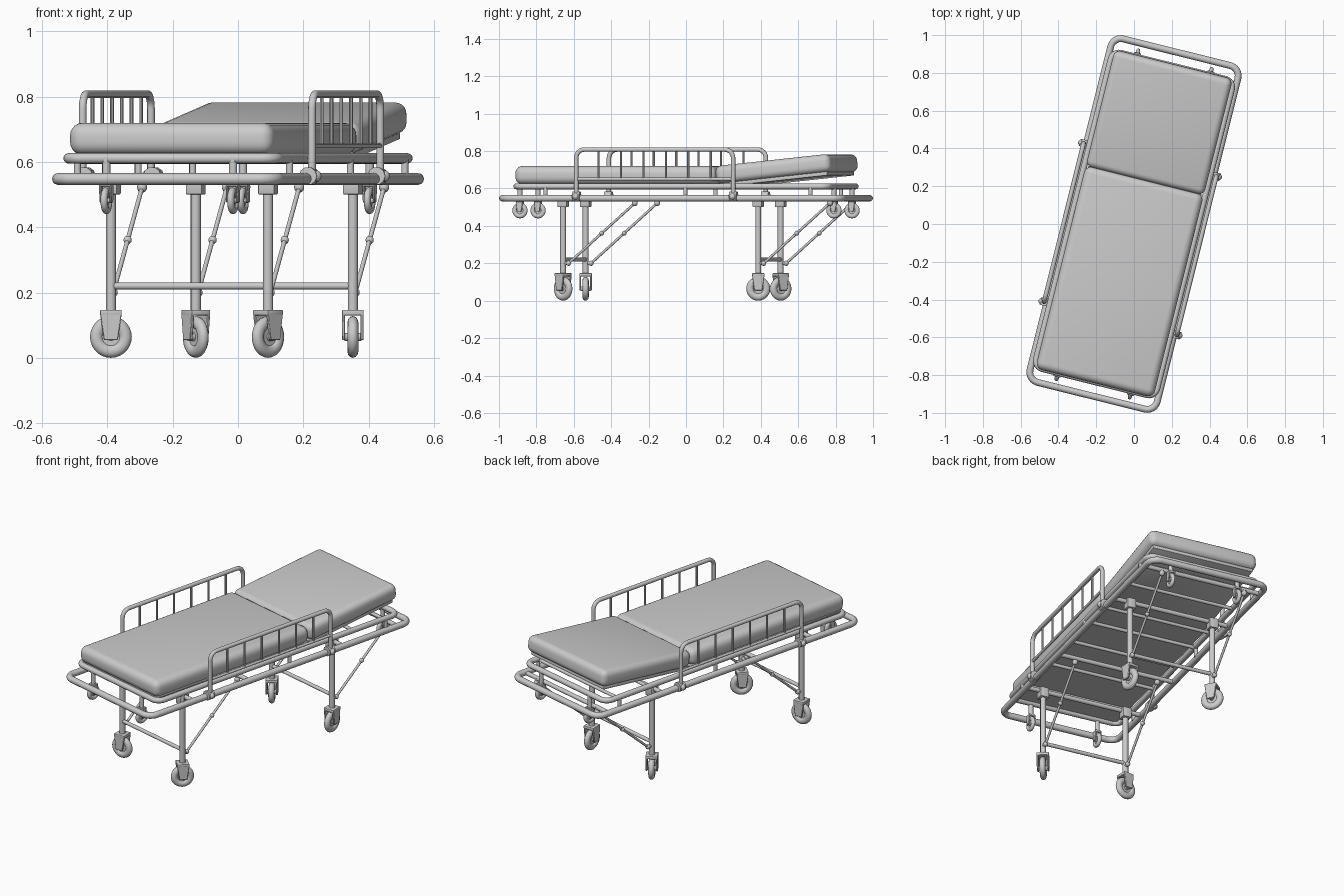
import bpy, bmesh
from math import sin, cos, pi, radians
from mathutils import Matrix, Vector

if "Cube" in bpy.data.objects:
    bpy.data.objects.remove(bpy.data.objects["Cube"])

YAW = radians(-14)   # whole bed is turned on the floor


def finish(o, angle=40):
    bpy.ops.object.select_all(action='DESELECT')
    o.select_set(True)
    bpy.context.view_layer.objects.active = o
    if o.type == 'CURVE':
        bpy.ops.object.convert(target='MESH')
        o = bpy.context.object
    bpy.ops.object.shade_smooth_by_angle(angle=radians(angle))
    return o


def tube(name, pts, r, closed=False, res=3):
    cu = bpy.data.curves.new(name, 'CURVE')
    cu.dimensions = '3D'
    cu.bevel_depth, cu.bevel_resolution, cu.use_fill_caps = r, res, True
    sp = cu.splines.new('POLY')
    sp.points.add(len(pts) - 1)
    for p, c in zip(sp.points, pts):
        p.co = (*c, 1)
    sp.use_cyclic_u = closed
    o = bpy.data.objects.new(name, cu)
    bpy.context.collection.objects.link(o)
    return finish(o)


def from_bm(name, bm, angle=40):
    me = bpy.data.meshes.new(name)
    bm.to_mesh(me)
    bm.free()
    o = bpy.data.objects.new(name, me)
    bpy.context.collection.objects.link(o)
    return finish(o, angle)


def box(name, lo, hi, bevel=0.0, seg=2, taper=1.0, mat=Matrix()):
    bm = bmesh.new()
    lo, hi = Vector(lo), Vector(hi)
    bmesh.ops.create_cube(bm, size=1)
    for v in bm.verts:
        if v.co.z < 0:
            v.co.y *= taper
        v.co = (lo + hi) / 2 + Vector(a * b for a, b in zip(v.co, hi - lo))
    if bevel:
        bmesh.ops.bevel(bm, geom=bm.edges[:], offset=bevel, segments=seg, profile=0.5, affect='EDGES')
    bm.transform(mat)
    return from_bm(name, bm)


def ball(name, c, r):
    bm = bmesh.new()
    bmesh.ops.create_uvsphere(bm, u_segments=12, v_segments=8, radius=r)
    bm.transform(Matrix.Translation(c))
    return from_bm(name, bm)


def arc(cx, cy, r, a0, n=6):
    return [(cx + r * cos(a0 + i * pi / 2 / n), cy + r * sin(a0 + i * pi / 2 / n)) for i in range(n + 1)]


def frame(name, w, l, r, z, thick):
    pts = []
    for k, (sx, sy) in enumerate(((1, 1), (-1, 1), (-1, -1), (1, -1))):
        pts += [(x, y, z) for x, y in arc(sx * (w - r), sy * (l - r), r, k * pi / 2)]
    tube(name, pts, thick, closed=True, res=4)


def wheel(name, r, minor, mat):
    # tyre swept round the x axis, with a hub disc
    bm = bmesh.new()
    prof = []
    for i in range(12):
        a = 2 * pi * i / 12
        prof.append(bm.verts.new((minor * 0.85 * sin(a), 0, r - minor + minor * cos(a))))
    edges = [bm.edges.new((prof[i], prof[(i + 1) % 12])) for i in range(12)]
    bmesh.ops.spin(bm, geom=prof + edges, cent=(0, 0, 0), axis=(1, 0, 0), angle=2 * pi, steps=28, use_merge=True)
    bmesh.ops.remove_doubles(bm, verts=bm.verts[:], dist=1e-5)
    bmesh.ops.recalc_face_normals(bm, faces=bm.faces[:])
    for rad, depth in ((r - minor, minor * 0.8), (r * 0.2, minor * 2.6)):
        bmesh.ops.create_cone(bm, cap_ends=True, segments=20, radius1=rad, radius2=rad, depth=depth,
                              matrix=Matrix.Rotation(pi / 2, 4, 'Y'))
    bm.transform(mat)
    from_bm(name, bm)


def caster(name, x, y, zc, r, yaw, s):
    # wheel between two tapered fork cheeks under a crown block
    minor = r * 0.31
    m = Matrix.Translation((x, y, zc)) @ Matrix.Rotation(yaw, 4, 'Z')
    wheel(name + "_wheel", r, minor, m)
    h = r * 1.3
    box(name + "_fork_crown", (-s, -s, r * 1.03), (s, s, h), 0.003, 2, mat=m)
    for k in (-1, 1):
        x0, x1 = sorted((k * s, k * (s - r * 0.15)))
        box(name + "_fork_cheek", (x0, -s, -r * 0.15), (x1, s, r * 1.1), 0.002, 1, 0.65, m)


# mattress, in a flat section and a raised head section
box("mattress", (-.322, -.868, .622), (.322, .24, .72), .038, 5)
tilt = Matrix.Translation((0, .245, .622)) @ Matrix.Rotation(radians(6), 4, 'X')
box("head_mattress", (-.322, -.002, 0.002), (.322, .635, .098), .034, 5, mat=tilt)
box("head_board", (-.30, .0, -.016), (.30, .61, .006), .004, 2, mat=tilt)
box("bed_board", (-.31, -.85, .612), (.31, .24, .626), .003, 1)

# tubular frames
frame("lower_frame", .347, .937, .055, .548, .018)
frame("upper_frame", .33, .862, .045, .611, .016)
for y in (-.69, -.42, -.15, .08, .26, .55, .77):
    tube("upper_cross_bar", [(-.33, y, .604), (.33, y, .604)], .01)
for y in (-.615, -.215, .46, .85):
    tube("lower_cross_bar", [(-.347, y, .545), (.347, y, .545)], .013)
for s in (-1, 1):
    for y in (-.69, .08, .77):
        tube("frame_post", [(s * .335, y, .548), (s * .335, y, .611)], .011)

    # small guide wheels at both ends
    for y in (-.865, .865):
        tube("guide_stem", [(s * .2, y, .515), (s * .2, y, .615)], .013)
        caster("guide", s * .2, y, .482, .042, 0, .019)

    # side rail with bars and clamps
    x, y0, y1, zt, r = s * .362, -.515, .35, .808, .045
    path = [(x, y1, .55)] + [(x, a, b) for a, b in arc(y1 - r, zt - r, r, 0)]
    path += [(x, a, b) for a, b in arc(y0 + r, zt - r, r, pi / 2)] + [(x, y0, .55)]
    tube("side_rail", path, .012)
    tube("side_rail_lower_bar", [(x, y0, .65), (x, y1, .65)], .008)
    for i in range(1, 7):
        y = y0 + (y1 - y0) * i / 7
        tube("side_rail_bar", [(x, y, .65), (x, y, zt)], .006, res=2)
    for y in (y0, y1):
        tube("rail_clamp", [(s * .354, y - .02, .557), (s * .354, y + .02, .557)], .028)
        ball("rail_clamp_knob", (x + s * .012, y, .557), .018)

# legs with swivelled wheels and folding braces
for name, y, yaws in (("foot_leg", -.615, {-1: 90, 1: -45}), ("head_leg", .46, {-1: 30, 1: 0})):
    tube(name + "_spreader", [(-.25, y, .22), (.25, y, .22)], .011)
    for s in (-1, 1):
        x = s * .248
        tube(name, [(x, y, .14), (x, y, .55)], .016)
        box(name + "_bracket", (x - .026, y - .026, .5), (x + .026, y + .026, .56), .005)
        caster(name, x, y, .064, .064, radians(yaws[s]) - YAW, .033)
        a, b = Vector((x, y + .03, .2)), Vector((x, y + .395, .522))
        tube(name + "_brace", [a, b], .007)
        tube(name + "_brace_lug", [(x, y, .2), a], .01)
        tube(name + "_brace_hanger", [b, (x, b.y, .55)], .009)
        for p, r in ((a, .014), ((a + b) / 2, .013), (b, .016)):
            ball(name + "_brace_joint", p, r)

# turn everything together
for o in bpy.context.scene.objects:
    o.matrix_basis = Matrix.Rotation(YAW, 4, 'Z') @ o.matrix_basis
